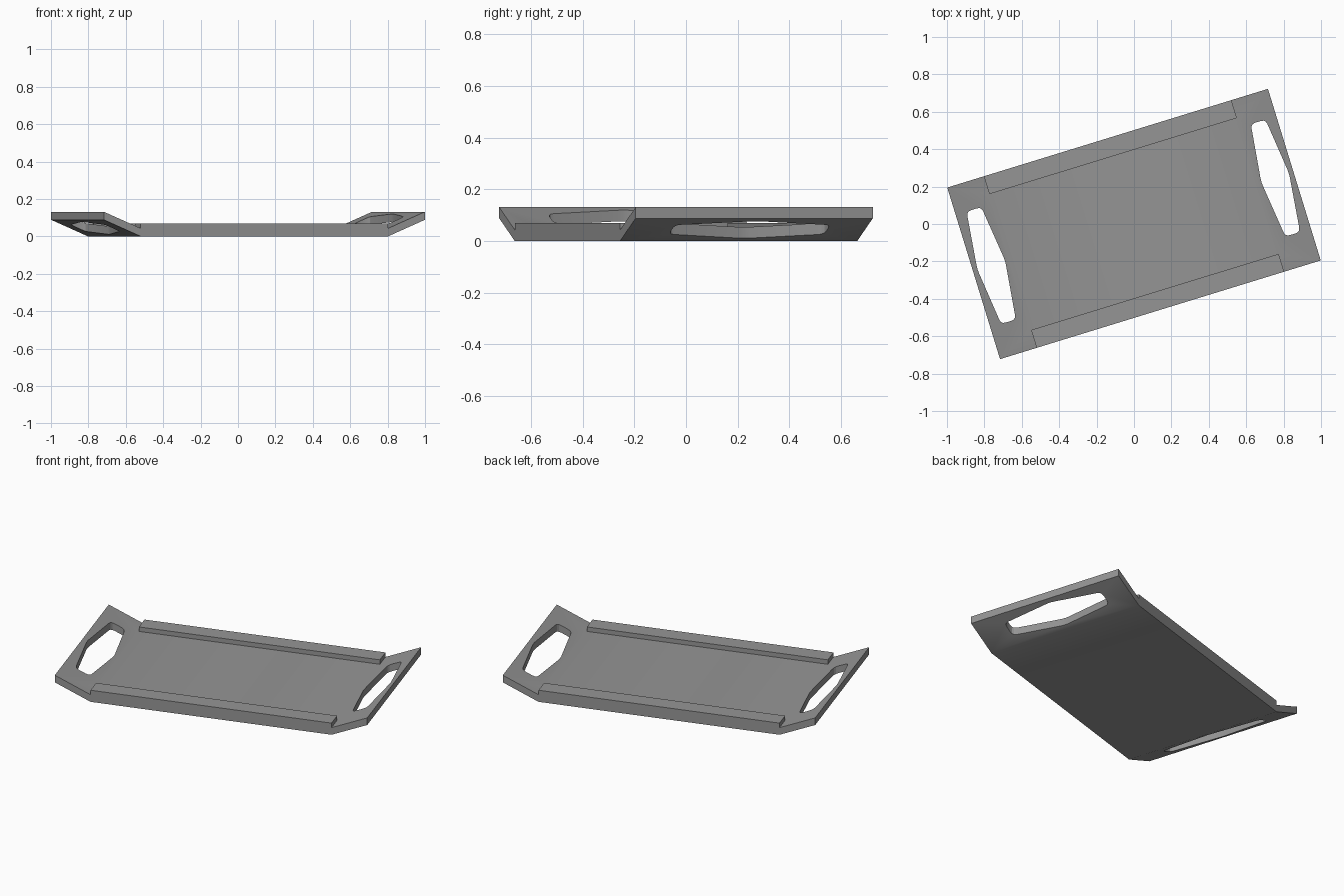
import bpy, bmesh, math
from mathutils import Matrix, Vector

if "Cube" in bpy.data.objects:
    bpy.data.objects.remove(bpy.data.objects["Cube"])

YAW = math.radians(17.1)
HALF_L, HALF_W, CREASE = 0.897, 0.48, 0.692
RAIL_W, RAIL_TOP = 0.1, 0.07


def prism(name, points, vec):
    """Extrude a closed polygon along a vector into a solid."""
    bm = bmesh.new()
    face = bm.faces.new([bm.verts.new(p) for p in points])
    out = bmesh.ops.extrude_face_region(bm, geom=[face])
    moved = [g for g in out["geom"] if isinstance(g, bmesh.types.BMVert)]
    bmesh.ops.translate(bm, verts=moved, vec=vec)
    bmesh.ops.recalc_face_normals(bm, faces=bm.faces)
    me = bpy.data.meshes.new(name)
    bm.to_mesh(me)
    bm.free()
    ob = bpy.data.objects.new(name, me)
    bpy.context.collection.objects.link(ob)
    return ob


def rounded(pts, r, n=3):
    """Round the corners of a 2D polygon with short quadratic arcs."""
    res = []
    for i, p in enumerate(pts):
        p = Vector(p)
        a = p + (Vector(pts[i - 1]) - p).normalized() * r
        b = p + (Vector(pts[(i + 1) % len(pts)]) - p).normalized() * r
        for k in range(n + 1):
            t = k / n
            res.append(a * (1 - t) ** 2 + p * 2 * t * (1 - t) + b * t * t)
    return res


def boolean(target, other, op):
    mod = target.modifiers.new("bool", 'BOOLEAN')
    mod.operation, mod.object, mod.solver = op, other, 'EXACT'
    bpy.context.view_layer.objects.active = target
    bpy.ops.object.modifier_apply(modifier=mod.name)
    bpy.data.objects.remove(other)


# Tray floor with upturned ends
profile = [(-HALF_L, 0.088), (-CREASE, 0), (CREASE, 0), (HALF_L, 0.088),
           (HALF_L, 0.131), (CREASE, 0.043), (-CREASE, 0.043), (-HALF_L, 0.131)]
tray = prism("serving_tray", [(u, -HALF_W, z) for u, z in profile], (0, 2 * HALF_W, 0))

# Raised rails along both long sides
for s in (-1, 1):
    inner = HALF_W - RAIL_W
    section = [(HALF_W, 0.02), (HALF_W, RAIL_TOP), (inner, RAIL_TOP), (inner, 0.02)]
    rail = prism("side_rail", [(-CREASE, s * v, z) for v, z in section], (2 * CREASE, 0, 0))
    boolean(tray, rail, 'UNION')

# Hexagonal handle openings in both ends
hexagon = [(0.754, 0.327), (0.836, 0.327), (0.872, 0.015),
           (0.836, -0.302), (0.754, -0.302), (0.716, 0.015)]
for s in (-1, 1):
    cutter = prism("handle_cutter",
                   [(s * p.x, p.y, -0.1) for p in rounded(hexagon, 0.025)], (0, 0, 0.4))
    cutter.hide_render = True
    boolean(tray, cutter, 'DIFFERENCE')

# Dark grey finish
mat = bpy.data.materials.new("dark_grey")
mat.diffuse_color = (0.3, 0.3, 0.3, 1)
mat.use_nodes = True
mat.node_tree.nodes["Principled BSDF"].inputs["Base Color"].default_value = mat.diffuse_color
tray.data.materials.clear()
tray.data.materials.append(mat)

# Turn the tray on its base
tray.data.transform(Matrix.Rotation(YAW, 4, 'Z'))
bpy.ops.object.select_all(action='DESELECT')
tray.select_set(True)
bpy.context.view_layer.objects.active = tray
bpy.ops.object.shade_smooth_by_angle(angle=math.radians(30))
